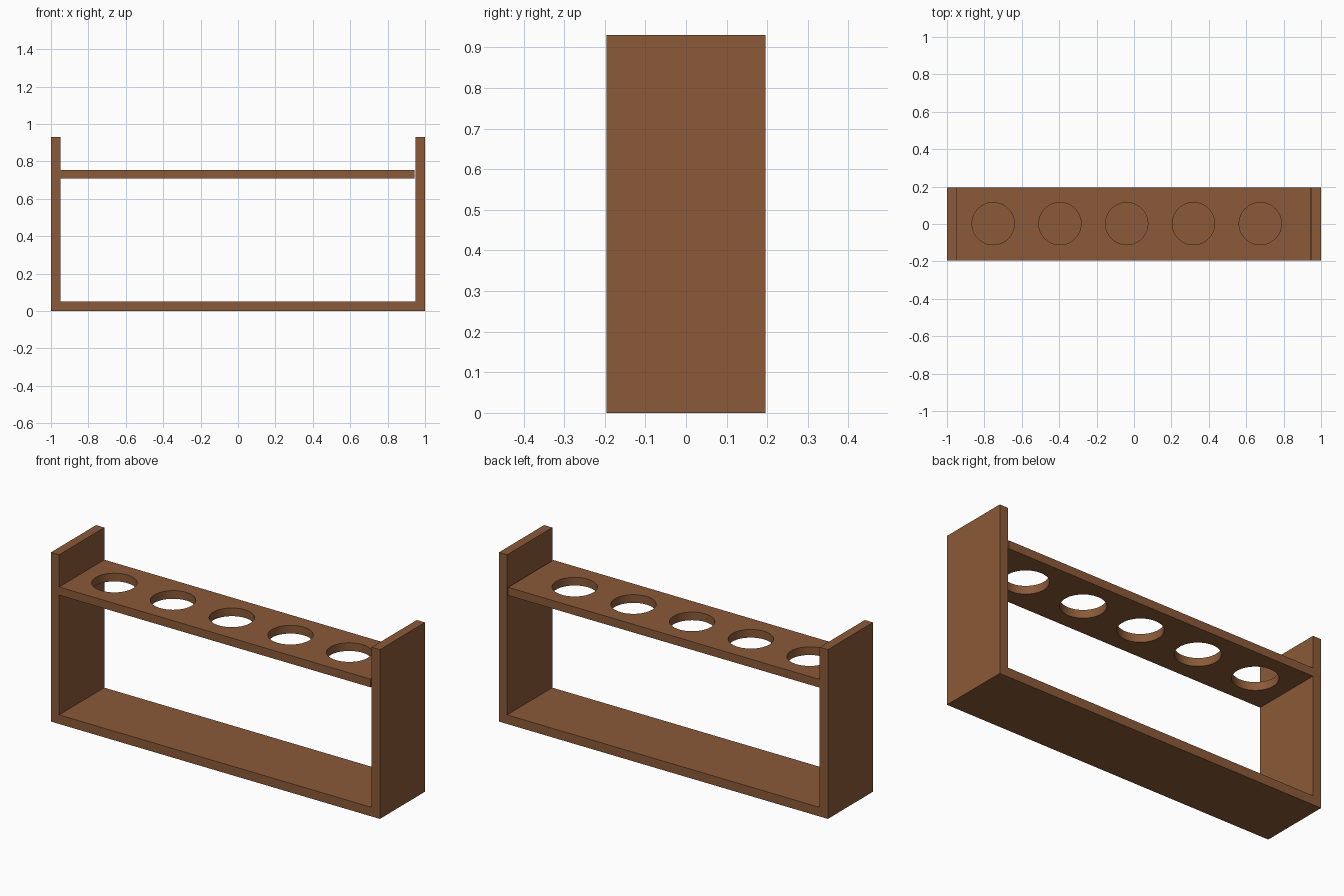
import bpy, bmesh, math

if "Cube" in bpy.data.objects:
    bpy.data.objects.remove(bpy.data.objects["Cube"])

DEPTH = 0.392
wood = bpy.data.materials.new("brown wood")
wood.diffuse_color = (0.258, 0.102, 0.040, 1)
wood.use_nodes = True
wood.node_tree.nodes["Principled BSDF"].inputs["Base Color"].default_value = wood.diffuse_color


def finish(name, bm):
    bmesh.ops.recalc_face_normals(bm, faces=bm.faces)
    mesh = bpy.data.meshes.new(name)
    bm.to_mesh(mesh)
    bm.free()
    mesh.materials.append(wood)
    obj = bpy.data.objects.new(name, mesh)
    bpy.context.collection.objects.link(obj)
    return obj


def extrude_profile(name, points, offset):
    """Profile in points, swept by the offset vector."""
    bm = bmesh.new()
    face = bm.faces.new([bm.verts.new(p) for p in points])
    geom = bmesh.ops.extrude_face_region(bm, geom=[face])["geom"]
    verts = [g for g in geom if isinstance(g, bmesh.types.BMVert)]
    bmesh.ops.translate(bm, verts=verts, vec=offset)
    return finish(name, bm)


# Frame: one U-shaped piece, base and both end boards
half = [(0.95, 0.05), (0.95, 0.93), (1, 0.93), (1, 0)]
outline = half + [(-x, z) for x, z in reversed(half)]
extrude_profile("u_frame", [(x, -DEPTH / 2, z) for x, z in outline], (0, DEPTH, 0))

# Shelf: ends just short of the right end board
x0, x1, z0, z1, y = -0.95, 0.944, 0.708, 0.753, DEPTH / 2
shelf = extrude_profile("holed_shelf", [(x0, -y, z0), (x1, -y, z0), (x1, y, z0), (x0, y, z0)],
                        (0, 0, z1 - z0))

# Five round holes cut through the shelf
bm = bmesh.new()
for i in range(5):
    made = bmesh.ops.create_cone(bm, cap_ends=True, segments=64, radius1=0.113, radius2=0.113, depth=0.2)
    bmesh.ops.translate(bm, verts=made["verts"], vec=(-0.753 + 0.357 * i, 0.002, 0.73))
cutter = finish("hole_cutter", bm)
cutter.hide_render = True
cut = shelf.modifiers.new("holes", "BOOLEAN")
cut.operation, cut.solver, cut.object = "DIFFERENCE", "EXACT", cutter

bpy.context.view_layer.objects.active = shelf
shelf.select_set(True)
bpy.ops.object.modifier_apply(modifier=cut.name)
bpy.data.objects.remove(cutter)
bpy.ops.object.shade_smooth_by_angle(angle=math.radians(30))
